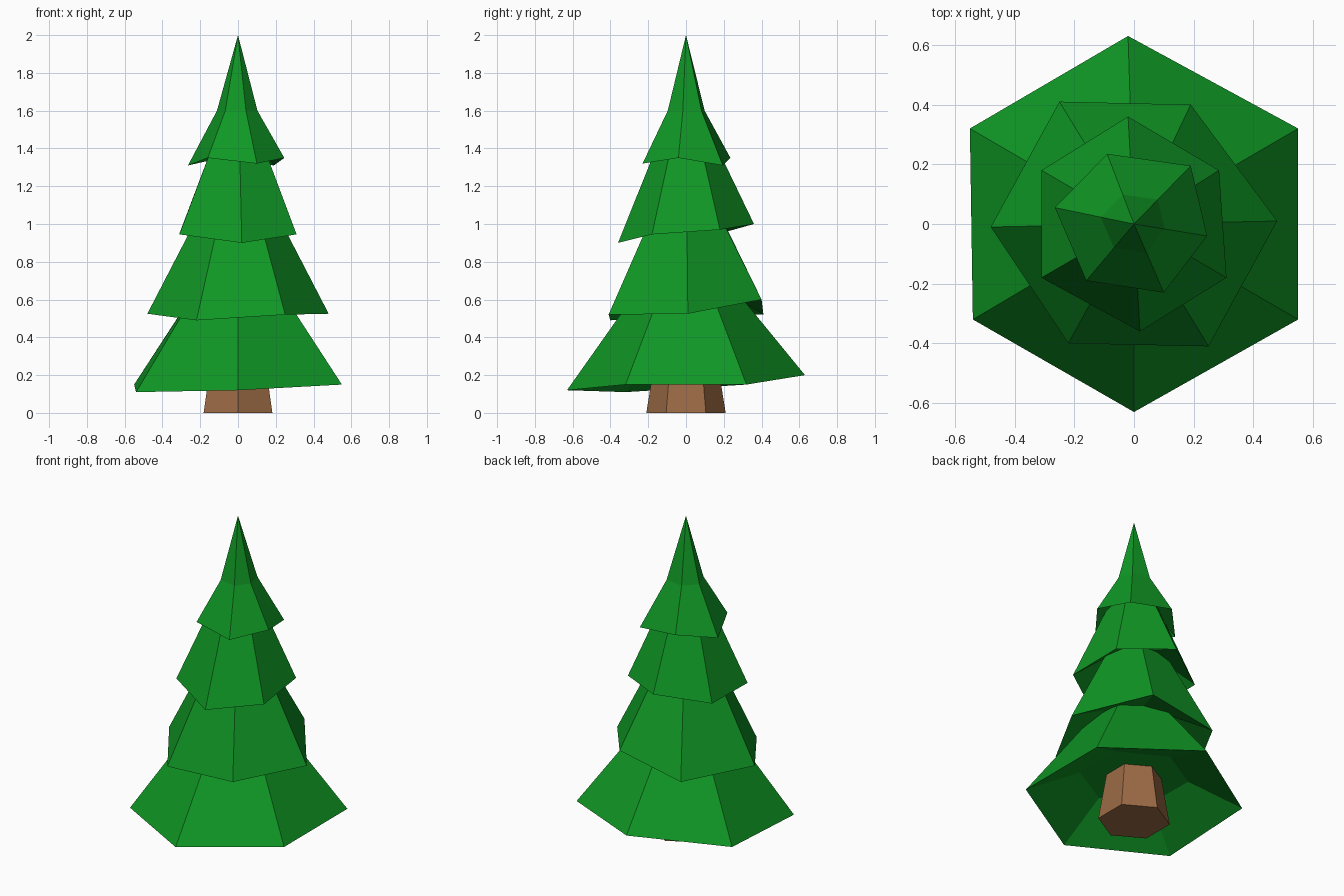
import bpy, bmesh, math

default = bpy.data.objects.get("Cube")
if default:
    bpy.data.objects.remove(default, do_unlink=True)


def make_material(name, rgb):
    mat = bpy.data.materials.new(name)
    mat.use_nodes = True
    mat.diffuse_color = (*rgb, 1)
    mat.node_tree.nodes["Principled BSDF"].inputs["Base Color"].default_value = (*rgb, 1)
    return mat


green = make_material("foliage_green", (0.005, 0.31, 0.018))
brown = make_material("bark_brown", (0.33, 0.147, 0.06))


def loft(name, rings, mat, tip=None):
    """Skin a stack of rings from bottom to top, capped or ended in a tip."""
    bm = bmesh.new()
    loops = [[bm.verts.new(p) for p in ring] for ring in rings]
    count = len(rings[0])
    for low, high in zip(loops, loops[1:]):
        for i in range(count):
            j = (i + 1) % count
            bm.faces.new((low[i], low[j], high[j], high[i]))
    bm.faces.new(loops[0][::-1])
    if tip:
        apex = bm.verts.new(tip)
        for i in range(count):
            bm.faces.new((loops[-1][i], loops[-1][(i + 1) % count], apex))
    else:
        bm.faces.new(loops[-1])
    bmesh.ops.recalc_face_normals(bm, faces=bm.faces)
    mesh = bpy.data.meshes.new(name)
    bm.to_mesh(mesh)
    bm.free()
    mesh.materials.append(mat)
    obj = bpy.data.objects.new(name, mesh)
    bpy.context.collection.objects.link(obj)
    return obj


def hexagon(radius, z):
    angles = [math.radians(30 + 60 * i) for i in range(6)]
    return [(radius * math.cos(a), radius * math.sin(a), z) for a in angles]


def scaled(rim, factor, z):
    return [(x * factor, y * factor, z) for x, y, _ in rim]


def foliage_tier(name, rim, recess, top_scale, top_z, tip=None):
    """Uneven skirt with a hollowed underside, narrowing to the top ring."""
    mean_z = sum(p[2] for p in rim) / len(rim)
    underside = scaled(rim, 0.5, mean_z + recess)
    loft(name, [underside, rim, scaled(rim, top_scale, top_z)], green, tip)


# Trunk
loft("trunk", [hexagon(0.21, 0), hexagon(0.16, 0.31)], brown)

# Foliage, from the ground up
foliage_tier("bottom_foliage", [
    (0.55, 0.32, 0.15), (-0.02, 0.63, 0.2), (-0.55, 0.32, 0.15),
    (-0.54, -0.32, 0.11), (0, -0.63, 0.12), (0.55, -0.32, 0.15),
], 0.15, 0.35, 0.7)

foliage_tier("lower_foliage", [
    (0.48, 0.01, 0.525), (0.19, 0.4, 0.6), (-0.25, 0.41, 0.52),
    (-0.48, -0.01, 0.525), (-0.22, -0.4, 0.49), (0.25, -0.41, 0.52),
], 0.12, 0.38, 1.1)

foliage_tier("upper_foliage", [
    (0.285, 0.18, 0.97), (-0.02, 0.36, 1.0), (-0.31, 0.18, 0.95),
    (-0.31, -0.18, 0.945), (0.02, -0.36, 0.9), (0.31, -0.18, 0.945),
], 0.12, 0.33, 1.5)

foliage_tier("top_foliage", [
    (0.245, -0.04, 1.35), (0.19, 0.195, 1.31), (-0.09, 0.235, 1.35),
    (-0.265, 0.055, 1.31), (-0.16, -0.19, 1.35), (0.1, -0.23, 1.32),
], 0.1, 0.42, 1.6, tip=(0, 0, 2))
